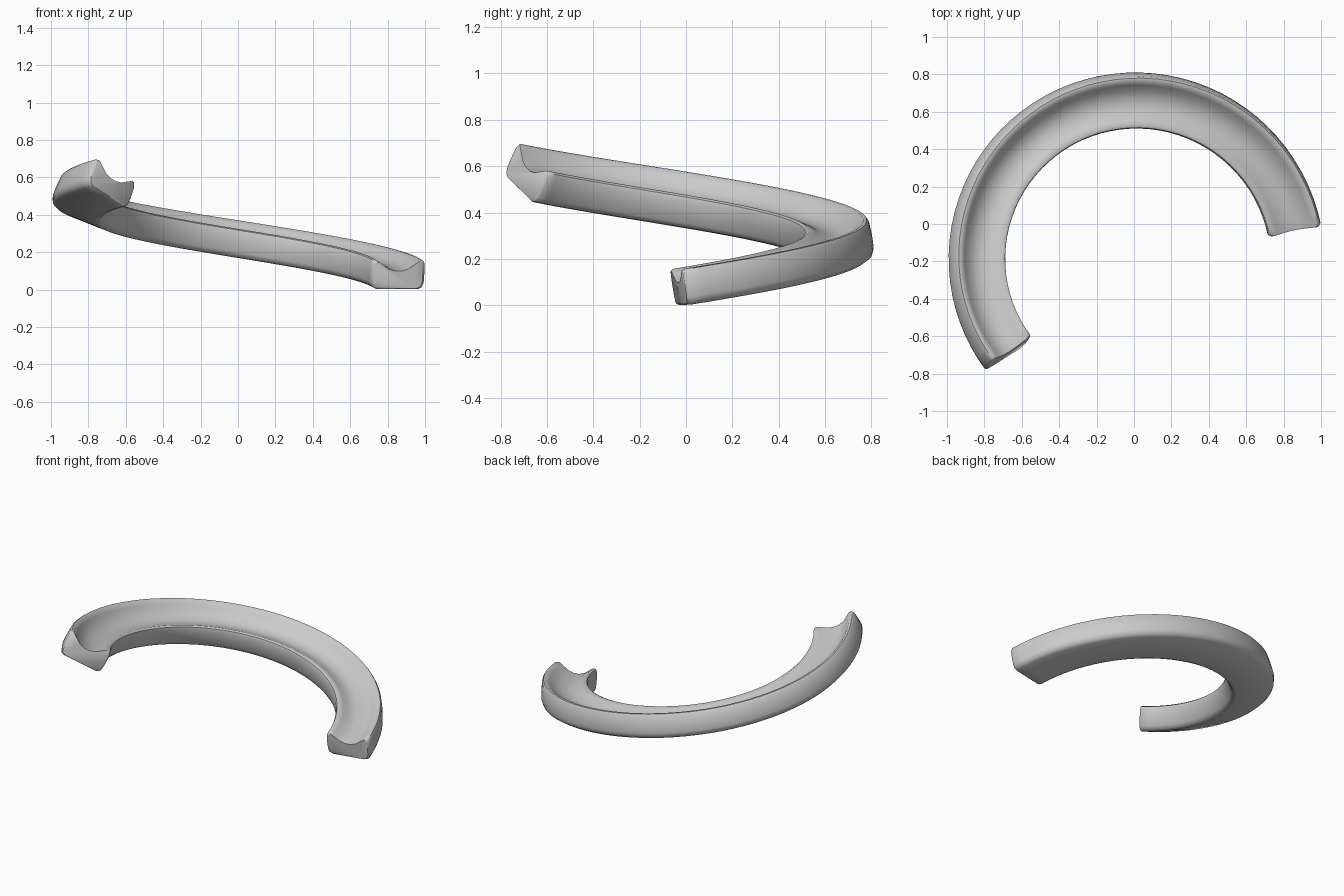
import bpy
import bmesh
from math import sin, cos, radians
from mathutils import Vector

cube = bpy.data.objects.get("Cube")
if cube:
    bpy.data.objects.remove(cube)

# Material
grey = bpy.data.materials.new("light_grey")
grey.use_nodes = True
colour = (0.6, 0.6, 0.6, 1)
grey.diffuse_color = colour
grey.node_tree.nodes["Principled BSDF"].inputs["Base Color"].default_value = colour

# Channel cross-section: outward offset and height above the underside
SECTION = [(-.115, 0), (.11, 0), (.132, .01), (.143, .035), (.145, .085),
           (.143, .14), (.135, .155), (.12, .158), (.095, .14), (.06, .115),
           (.02, .102), (-.02, .102), (-.06, .115), (-.095, .14),
           (-.12, .157), (-.135, .153), (-.143, .135), (-.145, .085),
           (-.143, .035), (-.135, .012)]
RADIUS = 0.873
CENTRE_Y = -0.197
START, END = radians(11.8), radians(217)
RISE = 0.5
BANK = radians(28)
SLOPE = radians(9)
STEPS = 48


def ring(bm, t, scale=1.0):
    """One section of the climbing path, banked more as it rises."""
    a = START + (END - START) * t
    bank = BANK * t
    radial = Vector((cos(a), sin(a), 0))
    normal = Vector((sin(a) * sin(SLOPE), -cos(a) * sin(SLOPE), cos(SLOPE)))
    across = radial * cos(bank) + normal * sin(bank)
    up = normal * cos(bank) - radial * sin(bank)
    base = radial * RADIUS + Vector((0, CENTRE_Y, RISE * t))
    mid = 0.075
    return [bm.verts.new(base + across * u * scale + up * (mid + (v - mid) * scale))
            for u, v in SECTION]


# Curved channel swept along the path, with softened ends
bm = bmesh.new()
stations = [(0, .92), (.004, 1)]
stations += [(i / STEPS, 1) for i in range(1, STEPS)]
stations += [(.997, 1), (1, .94)]
rings = [ring(bm, t, s) for t, s in stations]
count = len(SECTION)
for a, b in zip(rings, rings[1:]):
    for i in range(count):
        j = (i + 1) % count
        bm.faces.new((a[i], a[j], b[j], b[i]))
bm.faces.new(rings[0])
bm.faces.new(rings[-1])
bmesh.ops.recalc_face_normals(bm, faces=bm.faces)

mesh = bpy.data.meshes.new("curved_channel")
bm.to_mesh(mesh)
bm.free()
mesh.materials.append(grey)
channel = bpy.data.objects.new("curved_channel", mesh)
bpy.context.collection.objects.link(channel)
bpy.context.view_layer.objects.active = channel
channel.select_set(True)
bpy.ops.object.shade_smooth_by_angle(angle=radians(50))
